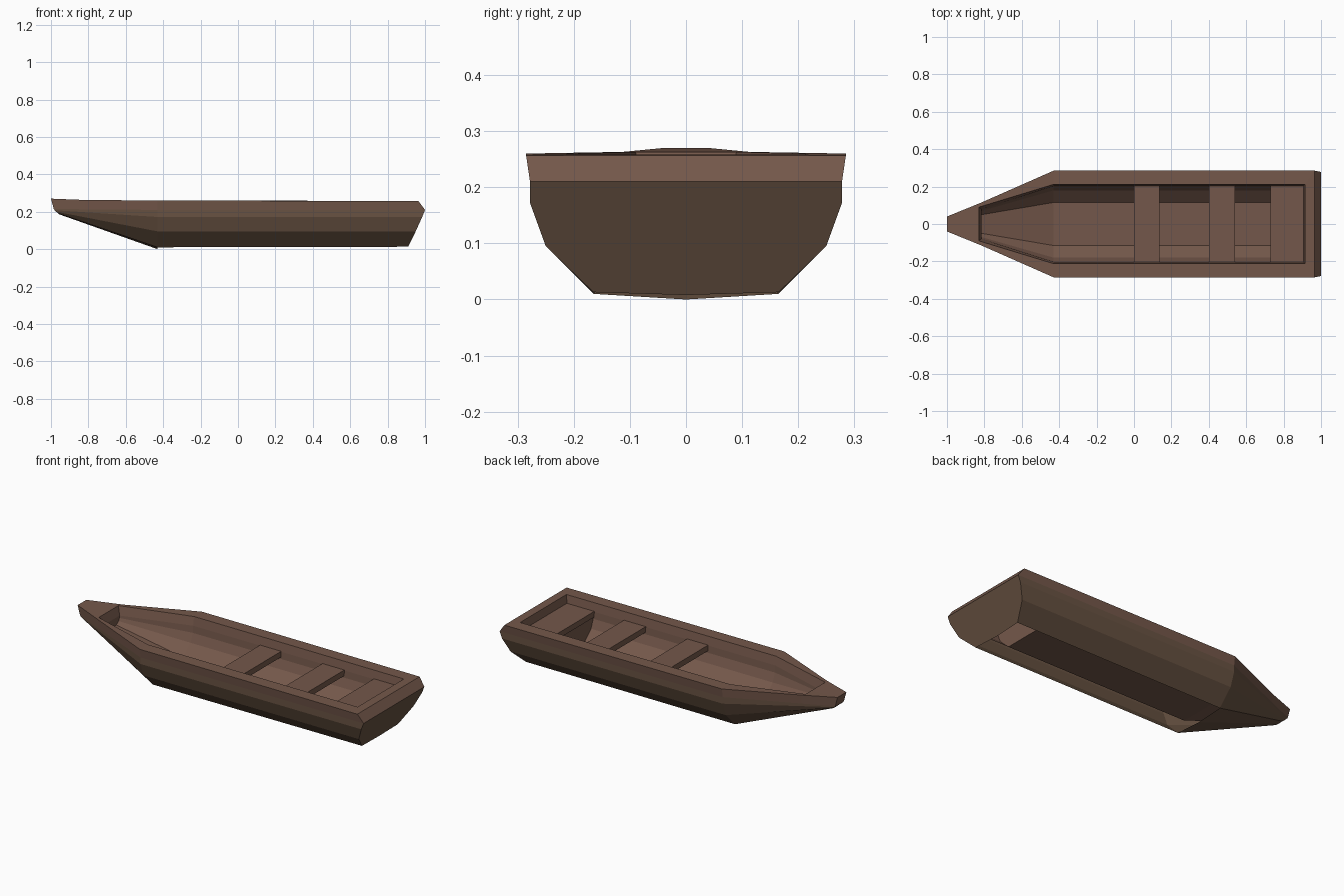
import bpy, bmesh

if "Cube" in bpy.data.objects:
    bpy.data.objects.remove(bpy.data.objects["Cube"])


def material(name, rgb):
    m = bpy.data.materials.new(name)
    m.diffuse_color = (*rgb, 1)
    m.use_nodes = True
    m.node_tree.nodes["Principled BSDF"].inputs["Base Color"].default_value = m.diffuse_color
    return m


HULL = material("dark brown wood", (0.138, 0.085, 0.054))
TRIM = material("warm brown wood", (0.175, 0.097, 0.069))


def loft(name, rows, mat, closed=False, cap_first=False, cap_last=False, drop=None):
    """Mirror each half row (y >= 0) across y = 0 and bridge neighbouring rows."""
    bm = bmesh.new()
    loops = []
    for row in rows:
        full = row + [(x, -y, z) for x, y, z in reversed(row) if y > 1e-6]
        loops.append([bm.verts.new(p) for p in full])
    for a, b in zip(loops, loops[1:]):
        n = len(a)
        for i in range(n if closed else n - 1):
            j = (i + 1) % n
            bm.faces.new((a[i], a[j], b[j], b[i]))
    if cap_first:
        bm.faces.new(loops[0])
    if cap_last:
        bm.faces.new(loops[-1])
    if drop:
        gone = [f for f in bm.faces if drop(f.calc_center_median())]
        bmesh.ops.delete(bm, geom=gone, context='FACES')
    bmesh.ops.recalc_face_normals(bm, faces=bm.faces)
    me = bpy.data.meshes.new(name)
    bm.to_mesh(me)
    bm.free()
    me.materials.append(mat)
    ob = bpy.data.objects.new(name, me)
    bpy.context.collection.objects.link(ob)
    return ob


def plank(name, x0, x1, y, z0, z1):
    bpy.ops.mesh.primitive_cube_add(size=1, location=((x0 + x1) / 2, 0, (z0 + z1) / 2))
    ob = bpy.context.object
    ob.name = name
    ob.scale = (x1 - x0, 2 * y, z1 - z0)
    ob.data.materials.append(TRIM)


# outer hull: raked transom, midship, bow; the underside is open behind the bow
stern = [(1.0, .278, .21), (.985, .278, .172), (.95, .25, .095), (.91, .165, .013), (.907, 0, .008)]
mid = [(-.43, .278, .21), (-.43, .278, .172), (-.43, .25, .095), (-.43, .165, .01), (-.43, 0, 0)]
bow = [(-.985, .04, .215), (-.98, .04, .208), (-.972, .035, .2), (-.962, .025, .192), (-.958, 0, .187)]
loft("outer_hull", [stern, mid, bow], HULL, cap_first=True, cap_last=True,
     drop=lambda c: c.z < .03 and abs(c.y) < .1 and c.x < .8)

# gunwale rim: outer bottom, outer top, inner top, inner bottom outlines
loft("gunwale", [
    [(1.0, 0, .21), (1.0, .278, .21), (-.43, .278, .21), (-.82, .111, .213), (-.985, .04, .215), (-.985, 0, .215)],
    [(.965, 0, .257), (.965, .285, .257), (-.43, .285, .26), (-.82, .113, .263), (-1, .04, .27), (-1, 0, .27)],
    [(.915, 0, .258), (.915, .212, .258), (-.43, .212, .26), (-.83, .09, .263), (-.83, .04, .263), (-.83, 0, .263)],
    [(.905, 0, .21), (.905, .203, .21), (-.43, .203, .21), (-.815, .08, .213), (-.815, .04, .213), (-.815, 0, .213)],
], TRIM, closed=True)


# inner hull with floor; no floor below the stern bench
def inner(x):
    return [(x, .203, .21), (x, .2, .17), (x, .18, .12), (x, .115, .06), (x, 0, .06)]


inner_bow = [(-.815, .08, .213), (-.815, .078, .2), (-.815, .07, .185), (-.815, .05, .17), (-.815, 0, .17)]
loft("inner_hull", [inner(.905), inner(.735), inner(-.43), inner_bow], TRIM,
     cap_first=True, cap_last=True,
     drop=lambda c: .75 < c.x < .88 and c.z < .07)

# stern bench front panel
loft("bench_panel", [inner(.735)], TRIM, cap_first=True)

# seats
plank("middle_seat", 0, .135, .203, .18, .213)
plank("rear_seat", .40, .54, .203, .18, .213)
plank("stern_bench", .73, .908, .203, .18, .213)
